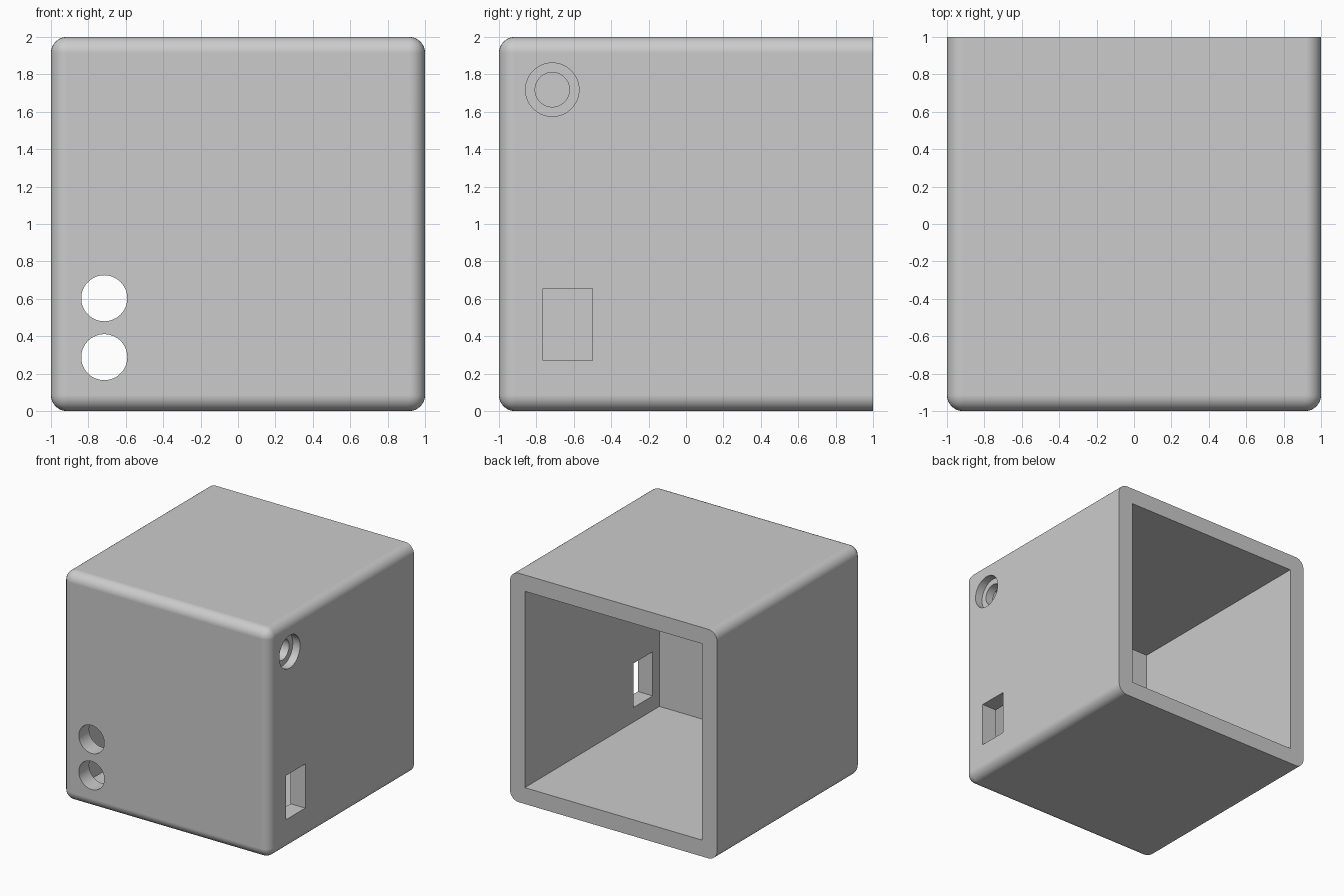
import bpy, bmesh, math
from mathutils import Matrix, Vector

if "Cube" in bpy.data.objects:
    bpy.data.objects.remove(bpy.data.objects["Cube"], do_unlink=True)

WALL = 1 / 7        # wall thickness
ROUND = 0.085       # outer edge radius


def make_object(name, bm):
    mesh = bpy.data.meshes.new(name)
    bmesh.ops.recalc_face_normals(bm, faces=bm.faces)
    bm.to_mesh(mesh)
    bm.free()
    obj = bpy.data.objects.new(name, mesh)
    bpy.context.collection.objects.link(obj)
    return obj


def box(low, high):
    low, high = Vector(low), Vector(high)
    bm = bmesh.new()
    matrix = Matrix.Translation((low + high) / 2) @ Matrix.Diagonal((*(high - low), 1))
    bmesh.ops.create_cube(bm, size=1, matrix=matrix)
    return bm


def drill(name, center, radius, length, axis):
    turn = Matrix.Rotation(math.pi / 2, 4, "Y" if axis == "x" else "X")
    bm = bmesh.new()
    bmesh.ops.create_cone(bm, cap_ends=True, segments=64, radius1=radius, radius2=radius,
                          depth=length, matrix=Matrix.Translation(center) @ turn)
    return make_object(name, bm)


# Outer block: every edge rounded except the open back rim
bm = box((-1, -1, 0), (1, 1, 2))
edges = [e for e in bm.edges if not all(v.co.y > 0.9 for v in e.verts)]
bmesh.ops.bevel(bm, geom=edges, offset=ROUND, segments=8, profile=0.5, affect="EDGES")
housing = make_object("housing", bm)

# Cavity, front cable holes, side counterbored hole and side window
inner = 1 - WALL
cutters = [
    make_object("cavity_cutter", box((-inner, -inner, WALL), (inner, 1.5, 2 - WALL))),
    make_object("window_cutter", box((0.7, -0.765, 0.27), (1.2, -0.5, 0.655))),
    drill("upper_front_hole_cutter", (-0.715, -1, 0.603), 0.123, 0.5, "y"),
    drill("lower_front_hole_cutter", (-0.715, -1, 0.288), 0.123, 0.5, "y"),
    drill("counterbore_cutter", (1.03, -0.715, 1.718), 0.143, 0.2, "x"),
    drill("side_hole_cutter", (1, -0.715, 1.718), 0.092, 0.5, "x"),
]

bpy.ops.object.select_all(action="DESELECT")
bpy.context.view_layer.objects.active = housing
housing.select_set(True)
for cutter in cutters:
    cutter.hide_render = True
    mod = housing.modifiers.new(cutter.name, "BOOLEAN")
    mod.operation = "DIFFERENCE"
    mod.solver = "EXACT"
    mod.object = cutter
    bpy.ops.object.modifier_apply(modifier=mod.name)
    bpy.data.objects.remove(cutter, do_unlink=True)

# Smooth rounded edges, crisp cut edges
bpy.ops.object.shade_smooth_by_angle(angle=math.radians(30))
weighted = housing.modifiers.new("flat_face_normals", "WEIGHTED_NORMAL")
weighted.keep_sharp = True

# Single grey finish
grey = bpy.data.materials.new("light grey")
grey.use_nodes = True
grey.diffuse_color = (0.6, 0.6, 0.6, 1)
grey.node_tree.nodes["Principled BSDF"].inputs["Base Color"].default_value = (0.6, 0.6, 0.6, 1)
housing.data.materials.clear()
housing.data.materials.append(grey)
for polygon in housing.data.polygons:
    polygon.material_index = 0
